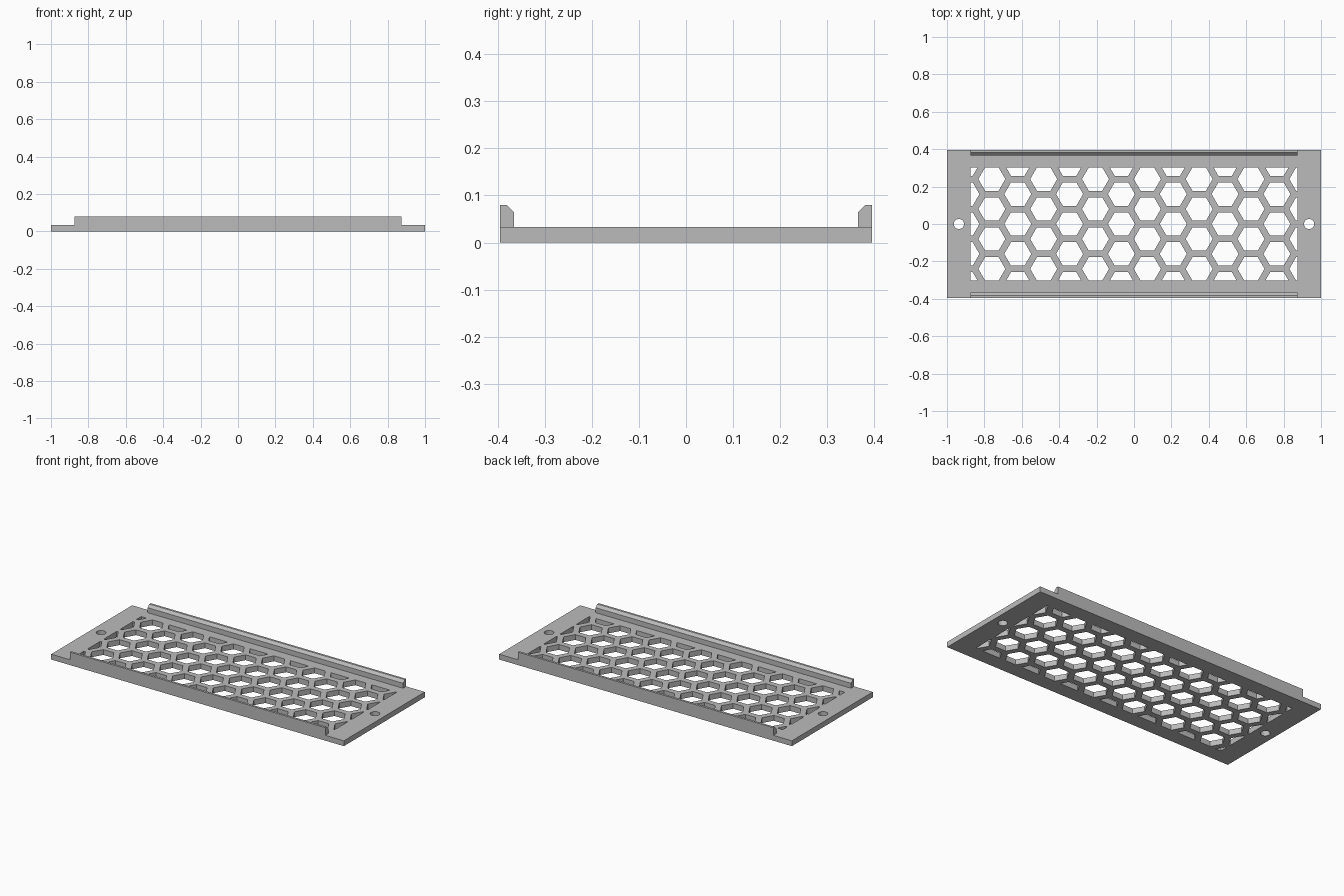
import bpy, bmesh, math
from mathutils import Matrix, Vector

cube = bpy.data.objects.get("Cube")
if cube:
    bpy.data.objects.remove(cube, do_unlink=True)

HALF_Y, THICK = 0.395, 0.033
WIN_X, WIN_Y = 0.873, 0.303        # perforated window, half sizes
PITCH, HEX_H = 0.16, 0.125         # hexagon spacing and flat-to-flat height

grey = bpy.data.materials.new("plain grey")
grey.use_nodes = True
grey.diffuse_color = (0.5, 0.5, 0.5, 1)
grey.node_tree.nodes["Principled BSDF"].inputs["Base Color"].default_value = (0.5, 0.5, 0.5, 1)


def make_object(name, bm):
    mesh = bpy.data.meshes.new(name)
    bm.to_mesh(mesh)
    bm.free()
    mesh.materials.append(grey)
    obj = bpy.data.objects.new(name, mesh)
    bpy.context.scene.collection.objects.link(obj)
    return obj


def add_disc(bm, x, y, radius, sides, turn=0):
    place = Matrix.Translation((x, y, THICK / 2)) @ Matrix.Rotation(turn, 4, "Z")
    bmesh.ops.create_circle(bm, cap_ends=True, segments=sides, radius=radius, matrix=place)


# Hole outlines: staggered hexagons with corners towards the sides
bm = bmesh.new()
column_step = PITCH * math.sqrt(3) / 2
for col in range(-1, 13):
    x = -0.76 + col * column_step
    shift = PITCH / 2 if col % 2 == 0 else 0
    for row in range(-3, 4):
        # create_circle starts on the y axis, so turn it by 30 degrees
        add_disc(bm, x, row * PITCH + shift, HEX_H / math.sqrt(3), 6, math.radians(30))

# Trim the pattern to the window
for normal, reach in (((1, 0, 0), WIN_X), ((-1, 0, 0), WIN_X), ((0, 1, 0), WIN_Y), ((0, -1, 0), WIN_Y)):
    bmesh.ops.bisect_plane(bm, geom=bm.verts[:] + bm.edges[:] + bm.faces[:],
                           plane_co=Vector(normal) * reach, plane_no=normal, clear_outer=True)

# Screw holes
for side in (-1, 1):
    add_disc(bm, side * 0.936, 0, 0.027, 32)
cutter = make_object("hole_cutter", bm)
cutter.hide_render = True
solid = cutter.modifiers.new("depth", "SOLIDIFY")
solid.thickness = 0.2
solid.offset = 0

# Panel with the holes cut through
bm = bmesh.new()
bmesh.ops.create_cube(bm, size=1, matrix=Matrix.Translation((0, 0, THICK / 2))
                      @ Matrix.Diagonal((2, 2 * HALF_Y, THICK, 1)))
panel = make_object("vent_panel", bm)
cut = panel.modifiers.new("holes", "BOOLEAN")
cut.operation = "DIFFERENCE"
cut.solver = "EXACT"
cut.object = cutter
bpy.context.view_layer.update()
baked = bpy.data.meshes.new_from_object(panel.evaluated_get(bpy.context.evaluated_depsgraph_get()))
panel.modifiers.clear()
panel.data = baked
bpy.data.objects.remove(cutter, do_unlink=True)

# Long rails with a chamfered inner top edge
profile = [(HALF_Y, THICK), (HALF_Y, 0.08), (0.381, 0.08), (0.365, 0.064), (0.365, THICK)]
for name, side in (("front_rail", -1), ("back_rail", 1)):
    bm = bmesh.new()
    ends = [[bm.verts.new((x, side * y, z)) for y, z in profile] for x in (-WIN_X, WIN_X)]
    for end in ends:
        bm.faces.new(end)
    for i in range(len(profile)):
        j = (i + 1) % len(profile)
        bm.faces.new((ends[0][i], ends[0][j], ends[1][j], ends[1][i]))
    bmesh.ops.recalc_face_normals(bm, faces=bm.faces[:])
    make_object(name, bm)
